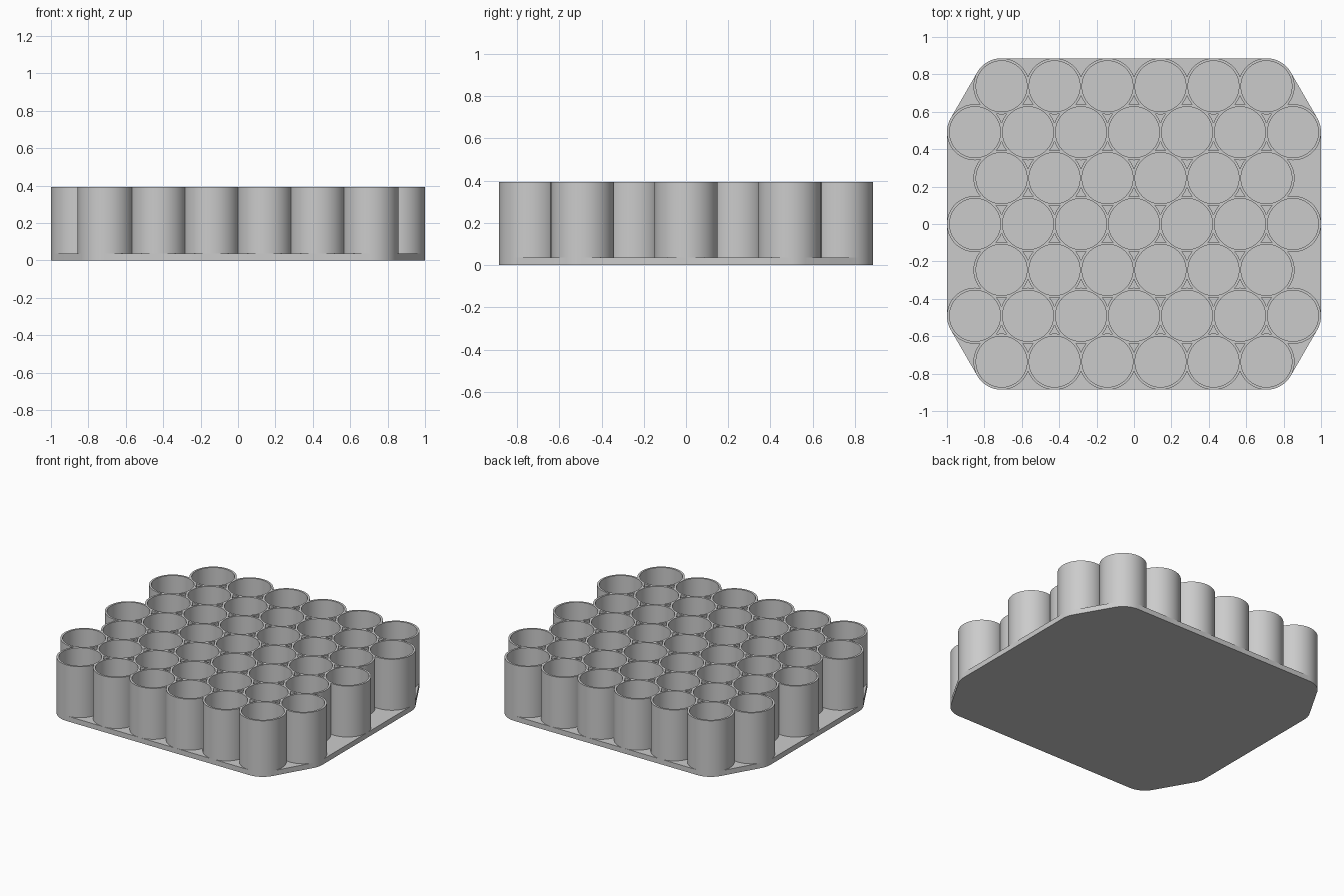
import bpy, bmesh
from math import sin, cos, pi, radians, sqrt

cube = bpy.data.objects.get("Cube")
if cube:
    bpy.data.objects.remove(cube, do_unlink=True)

OUTER, BORE = 0.15, 0.136            # tube radii
PITCH = (1 - OUTER) / 3              # spacing of neighbouring tubes
ROW = PITCH * sqrt(3) / 2
FLOOR, TOP = 0.036, 0.393
SEGS = 96
STEP = 2 * pi / SEGS

grey = bpy.data.materials.new("Plain grey")
grey.use_nodes = True
colour = (0.6, 0.6, 0.6, 1)
grey.diffuse_color = colour
grey.node_tree.nodes["Principled BSDF"].inputs["Base Color"].default_value = colour


def finish(bm, name):
    bmesh.ops.remove_doubles(bm, verts=bm.verts, dist=0.0002)
    mesh = bpy.data.meshes.new(name)
    bm.to_mesh(mesh)
    bm.free()
    mesh.materials.append(grey)
    obj = bpy.data.objects.new(name, mesh)
    bpy.context.collection.objects.link(obj)
    bpy.ops.object.select_all(action='DESELECT')
    bpy.context.view_layer.objects.active = obj
    obj.select_set(True)
    bpy.ops.object.shade_smooth_by_angle(angle=radians(30))


# Base plate: outline wrapped around the outermost tubes
corner, side = (2.5 * PITCH, 3 * ROW), (3 * PITCH, 2 * ROW)
arcs = []
for sx, sy, start in ((1, 1, 0), (-1, 1, 90), (-1, -1, 180), (1, -1, 270)):
    pair = [(side, 0, 30), (corner, 30, 90)]
    if sx * sy < 0:
        pair = [(corner, 0, 60), (side, 60, 90)]
    arcs += [(c[0] * sx, c[1] * sy, start + a, start + b) for c, a, b in pair]

bm = bmesh.new()
outline = []
for cx, cy, a, b in arcs:
    n = round(radians(b - a) / STEP)
    for i in range(n + 1):
        t = radians(a) + i * STEP
        outline.append((cx + OUTER * cos(t), cy + OUTER * sin(t)))
low = [bm.verts.new((x, y, 0)) for x, y in outline]
high = [bm.verts.new((x, y, FLOOR)) for x, y in outline]
bm.faces.new(low[::-1])
bm.faces.new(high)
for i in range(len(low)):
    j = (i + 1) % len(low)
    bm.faces.new((low[i], low[j], high[j], high[i]))
finish(bm, "base_plate")

# Honeycomb of tubes: staggered rows, fused where neighbours touch
cells = {}
for r in range(-3, 4):
    count = 6 if r % 2 else 7
    for k in range(count):
        h = 2 * k - count + 1        # x in half pitches
        cells[h, r] = (h * PITCH / 2, r * ROW)
NEIGHBOURS = [(2, 0), (1, 1), (-1, 1), (-2, 0), (-1, -1), (1, -1)]

bm = bmesh.new()
for (h, r), (cx, cy) in cells.items():
    joined = [k * pi / 3 for k, (dh, dr) in enumerate(NEIGHBOURS)
              if (h + dh, r + dr) in cells]
    rings, flat = [], []
    for i in range(SEGS):
        t = i * STEP
        radius = OUTER
        for n in joined:
            if cos(t - n) > 0.5:
                radius = min(radius, PITCH / 2 / cos(t - n))
        flat.append(radius < OUTER)
        rings.append([bm.verts.new((cx + q * cos(t), cy + q * sin(t), z))
                      for q, z in ((radius, FLOOR), (radius, TOP),
                                   (BORE, TOP), (BORE, FLOOR))])
    for i in range(SEGS):
        j = (i + 1) % SEGS
        a, b = rings[i], rings[j]
        for k in range(3):
            # no outer wall inside a shared seam
            if k == 0 and flat[i] and flat[j]:
                continue
            bm.faces.new((a[k], b[k], b[k + 1], a[k + 1]))
finish(bm, "honeycomb_tubes")
